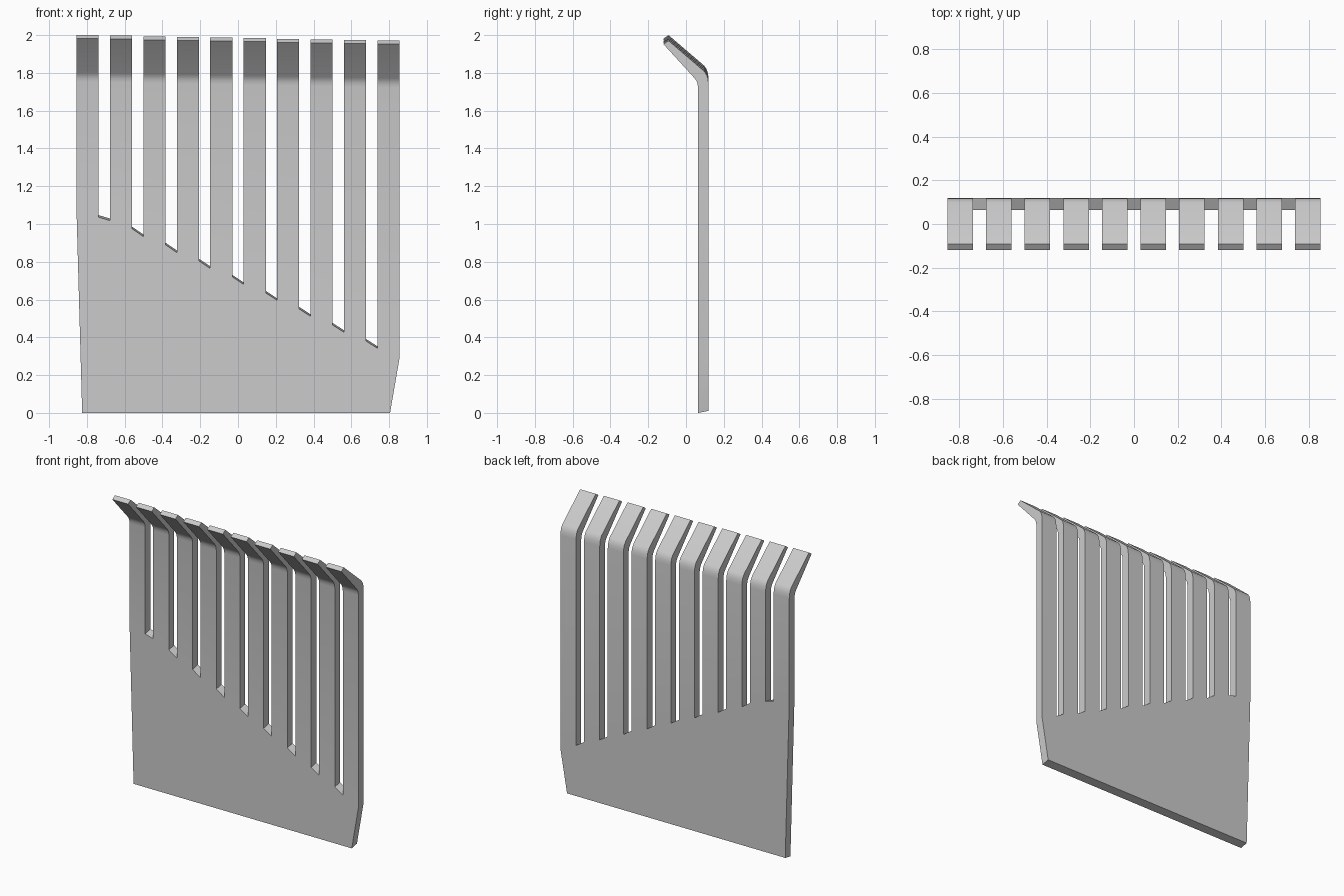
import bpy, bmesh, math

if "Cube" in bpy.data.objects:
    bpy.data.objects.remove(bpy.data.objects["Cube"])

N, WIDTH, PITCH, LEFT = 10, 0.117, 0.177, -0.855
FRONT, BACK, BEVEL = 0.064, 0.1195, 0.011   # plate faces, rise of bottom edge towards the back

# tine profile above the plate: (outer y, outer z, inner y, inner z)
PROFILE = [(0.1195, 1.77, 0.064, 1.752), (0.1165, 1.797, 0.061, 1.772),
           (0.110, 1.818, 0.055, 1.788), (0.098, 1.837, 0.045, 1.802),
           (-0.092, 2.0, -0.1195, 1.982)]


def slot_z(i):
    """Height of the left and right foot of tine i."""
    left = 1.07 if i == 0 else 1.018 - 0.0845 * (i - 1)
    right = 1.036 if i == 0 else 0.975 - 0.085 * (i - 1)
    if i == N - 1:
        right = 0.29
    return left, right


bm = bmesh.new()


def pair(x, z):
    """Front and back vertex of the plate outline."""
    return bm.verts.new((x, FRONT, z)), bm.verts.new((x, BACK, z + BEVEL))


# plate outline, counter-clockwise seen from the front
feet = []
for i in range(N):
    x = LEFT + PITCH * i
    zl, zr = slot_z(i)
    feet.append((pair(x, zl), pair(x + WIDTH, zr)))
outline = [pair(-0.825, 0), pair(0.805, 0)]
for l, r in reversed(feet):
    outline += [r, l]

# plate faces and rim, left open under each tine
bm.faces.new([p[0] for p in outline])
bm.faces.new([p[1] for p in reversed(outline)])
for k, a in enumerate(outline):
    b = outline[(k + 1) % len(outline)]
    if k >= 2 and k % 2 == 0:
        continue
    bm.faces.new((a[0], a[1], b[1], b[0]))

# bent tines growing from the plate, each a little lower than the last
for i, (l, r) in enumerate(feet):
    x0 = LEFT + PITCH * i
    ring = [l[0], r[0], r[1], l[1]]
    drop = 0.0033 * i
    for oy, oz, iy, iz in PROFILE:
        new = [bm.verts.new(c) for c in (
            (x0, iy, iz - drop), (x0 + WIDTH, iy, iz - drop),
            (x0 + WIDTH, oy, oz - drop), (x0, oy, oz - drop))]
        for k in range(4):
            m = (k + 1) % 4
            bm.faces.new((ring[k], ring[m], new[m], new[k]))
        ring = new
    bm.faces.new(ring)

bmesh.ops.recalc_face_normals(bm, faces=bm.faces)
mesh = bpy.data.meshes.new("slotted_blade")
bm.to_mesh(mesh)
bm.free()
blade = bpy.data.objects.new("slotted_blade", mesh)
bpy.context.collection.objects.link(blade)
bpy.context.view_layer.objects.active = blade
blade.select_set(True)
bpy.ops.object.shade_smooth_by_angle(angle=math.radians(30))
